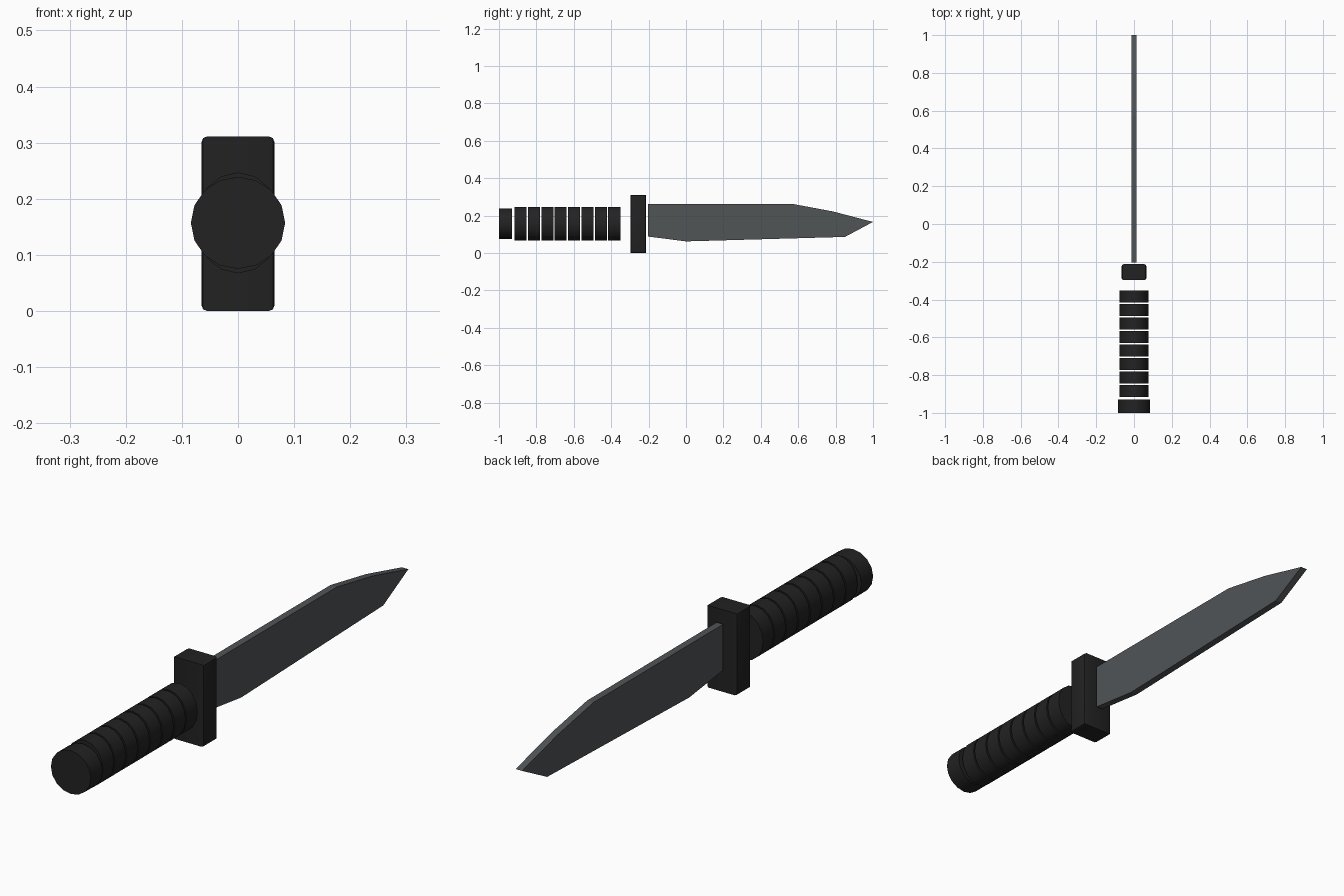
import bpy, bmesh, math
from mathutils import Matrix

if "Cube" in bpy.data.objects:
    bpy.data.objects.remove(bpy.data.objects["Cube"])


def material(name, rgb):
    m = bpy.data.materials.new(name)
    m.diffuse_color = (*rgb, 1)
    m.use_nodes = True
    m.node_tree.nodes["Principled BSDF"].inputs["Base Color"].default_value = m.diffuse_color
    return m


BLACK = material("matte black", (0.016, 0.016, 0.0165))
STEEL = material("dark steel", (0.08, 0.09, 0.094))


def finish(name, bm, mat, smooth=False):
    bmesh.ops.recalc_face_normals(bm, faces=bm.faces[:])
    me = bpy.data.meshes.new(name)
    bm.to_mesh(me)
    bm.free()
    me.materials.append(mat)
    ob = bpy.data.objects.new(name, me)
    bpy.context.collection.objects.link(ob)
    if smooth:
        bpy.ops.object.select_all(action='DESELECT')
        ob.select_set(True)
        bpy.context.view_layer.objects.active = ob
        bpy.ops.object.shade_smooth_by_angle(angle=math.radians(35))
    return ob


# 16-sided oval disc lying along y
def disc(name, y0, y1, rx, rz, z=0.157):
    bm = bmesh.new()
    bmesh.ops.create_cone(bm, cap_ends=True, segments=16, radius1=1, radius2=1, depth=1)
    bmesh.ops.transform(bm, verts=bm.verts[:], matrix=(
        Matrix.Translation((0, (y0 + y1) / 2, z))
        @ Matrix.Diagonal((rx, y1 - y0, rz, 1))
        @ Matrix.Rotation(math.pi / 2, 4, 'X')))
    finish(name, bm, BLACK, True)


# Pommel and grip rings
disc("pommel", -1.0, -0.93, 0.084, 0.082)
start, pitch, gap = -0.917, 0.0716, 0.007
for i in range(8):
    y = start + i * pitch
    disc(f"grip_ring_{i + 1}", y, y + pitch - gap, 0.077, 0.09)

# Guard: block with softened upright and lengthwise edges
bm = bmesh.new()
bmesh.ops.create_cube(bm, size=1)
bmesh.ops.transform(bm, verts=bm.verts[:], matrix=(
    Matrix.Translation((0, -0.255, 0.1555)) @ Matrix.Diagonal((0.13, 0.084, 0.311, 1))))
edges = [e for e in bm.edges if abs(e.verts[0].co.x - e.verts[1].co.x) < 0.01]
bmesh.ops.bevel(bm, geom=edges, offset=0.01, segments=2, profile=0.5, affect='EDGES')
finish("guard", bm, BLACK, True)

# Blade: flat profile extruded across x
profile = [(-0.203, 0.262), (0.572, 0.262), (0.786, 0.222), (1.0, 0.166),
           (0.85, 0.086), (0.0, 0.062), (-0.203, 0.088)]
t = 0.0135
bm = bmesh.new()
face = bm.faces.new([bm.verts.new((-t, y, z)) for y, z in profile])
ext = bmesh.ops.extrude_face_region(bm, geom=[face])
bmesh.ops.translate(bm, vec=(2 * t, 0, 0),
                    verts=[v for v in ext["geom"] if isinstance(v, bmesh.types.BMVert)])
finish("blade", bm, STEEL)
